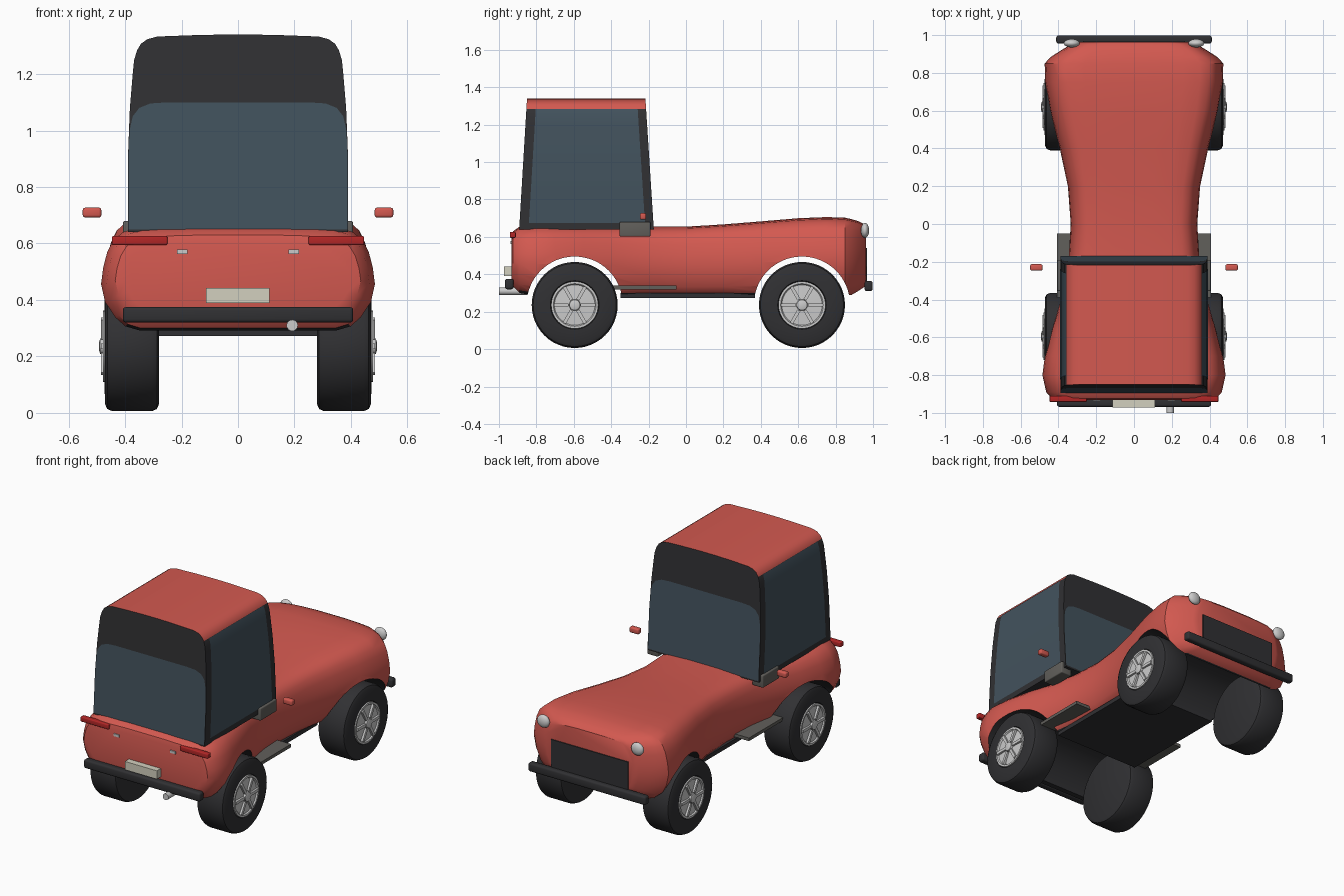
import bpy, bmesh, math
from mathutils import Matrix, Vector

if "Cube" in bpy.data.objects:
    bpy.data.objects.remove(bpy.data.objects["Cube"])


def mat(name, r, g, b):
    m = bpy.data.materials.new(name)
    m.diffuse_color = (r, g, b, 1)
    m.use_nodes = True
    m.node_tree.nodes["Principled BSDF"].inputs["Base Color"].default_value = m.diffuse_color
    return m


RED = mat("red paint", 0.65, 0.1, 0.08)
DARK = mat("dark trim", 0.03, 0.03, 0.033)
GLASS = mat("glass", 0.055, 0.085, 0.11)
SILVER = mat("silver", 0.6, 0.6, 0.62)
LAMP = mat("lamp red", 0.45, 0.02, 0.02)
CREAM = mat("cream", 0.65, 0.63, 0.52)
GREY = mat("warm grey", 0.12, 0.115, 0.105)
WHITE = mat("lamp white", 0.8, 0.8, 0.78)


def finish(name, bm, *mats, angle=35):
    bmesh.ops.recalc_face_normals(bm, faces=bm.faces)
    me = bpy.data.meshes.new(name)
    bm.to_mesh(me)
    bm.free()
    for m in mats:
        me.materials.append(m)
    ob = bpy.data.objects.new(name, me)
    bpy.context.collection.objects.link(ob)
    smooth(ob, angle)
    return ob


def smooth(ob, angle=35):
    bpy.ops.object.select_all(action='DESELECT')
    ob.select_set(True)
    bpy.context.view_layer.objects.active = ob
    bpy.ops.object.shade_smooth_by_angle(angle=math.radians(angle))


def box(name, x, y, z, m, bevel=0.0):
    """Box from (min, max) ranges."""
    bm = bmesh.new()
    bmesh.ops.create_cube(bm, size=1)
    for v in bm.verts:
        v.co = [(r[0] + r[1]) / 2 + c * (r[1] - r[0]) for r, c in zip((x, y, z), v.co)]
    if bevel:
        bmesh.ops.bevel(bm, geom=bm.edges[:], offset=bevel, segments=3, profile=0.5, affect='EDGES')
    return finish(name, bm, m)


def sides(name, x, y, z, m, bevel=0.0):
    for s, tag in ((1, "right"), (-1, "left")):
        box(f"{name}_{tag}", sorted((s * x[0], s * x[1])), y, z, m, bevel)


def loft(bm, rings):
    rows = [[bm.verts.new(p) for p in r] for r in rings]
    n = len(rows[0])
    for a, b in zip(rows, rows[1:]):
        for i in range(n):
            bm.faces.new((a[i], a[(i + 1) % n], b[(i + 1) % n], b[i]))
    bm.faces.new(rows[0])
    bm.faces.new(rows[-1][::-1])


# Body: (y, half width, bottom, top) stations with one shared section
stations = [(-.932, .40, .36, .60), (-.925, .435, .335, .63), (-.89, .465, .30, .655), (-.8, .485, .285, .665),
            (-.7, .472, .285, .665), (-.55, .435, .285, .662), (-.4, .385, .285, .658), (-.2, .347, .285, .655),
            (0, .335, .285, .655), (.2, .35, .285, .667), (.4, .393, .285, .683), (.6, .445, .285, .7),
            (.75, .47, .285, .706), (.85, .473, .285, .703), (.885, .44, .29, .695), (.92, .385, .31, .685),
            (.95, .335, .33, .67), (.963, .305, .345, .655)]
section = [(.74, 0), (.84, .04), (.91, .13), (.97, .28), (1, .45), (.985, .6), (.955, .75),
           (.91, .86), (.84, .935), (.74, .975), (.55, .99), (.3, 1)]
half = section + [(-x, z) for x, z in reversed(section)]
bm = bmesh.new()
loft(bm, [[(x * w, y, b + z * (t - b)) for x, z in half] for y, w, b, t in stations])
body = finish("body", bm, RED, DARK)
for f in body.data.polygons:
    if f.normal.z < -0.9:
        f.material_index = 1

# Wheel arches cut through the body
WHEEL_Y = (-.595, .62)
for y in WHEEL_Y:
    bm = bmesh.new()
    bmesh.ops.create_cone(bm, cap_ends=True, segments=64, radius1=.257, radius2=.257, depth=1.2,
                          matrix=Matrix.Translation((0, y, .238)) @ Matrix.Rotation(math.pi / 2, 4, 'Y'))
    for f in bm.faces:
        f.material_index = 1
    cutter = finish("arch_cutter", bm, RED, DARK)
    cutter.hide_render = True
    mod = body.modifiers.new("arch", 'BOOLEAN')
    mod.operation, mod.object, mod.solver = 'DIFFERENCE', cutter, 'EXACT'
    bpy.context.view_layer.objects.active = body
    bpy.ops.object.modifier_apply(modifier=mod.name)
    bpy.data.objects.remove(cutter)
smooth(body)
box("underbody", (-.3, .3), (-.35, .37), (.273, .3), DARK)

# Cab: rounded front outline, tapered along its length towards the roof
Z0, Z1 = .64, 1.34


def rear(z):
    return -.892 + .042 * (z - Z0) / (Z1 - Z0)


def fore(z):
    return -.172 - .045 * (z - Z0) / (Z1 - Z0)


outline = [(.39, Z0), (.39, .9), (.383, 1.08), (.373, 1.2), (.368, 1.25), (.357, 1.285), (.343, 1.308),
           (.32, 1.324), (.285, 1.333), (.15, 1.338), (.05, 1.34)]
arch = outline + [(-x, z) for x, z in reversed(outline)]
bm = bmesh.new()
loft(bm, [[(x, f(z), z) for x, z in arch] for f in (rear, fore)])
cab = finish("cab", bm, DARK, RED)
for f in cab.data.polygons:
    if f.normal.z > .5:
        f.material_index = 1

# Side windows
low = [(x, z) for x, z in outline if z < 1.3]
low[0] = (.39, .675)
for s, tag in ((1, "right"), (-1, "left")):
    bm = bmesh.new()
    a, b = [[bm.verts.new((s * (x + .003), f(z) + o, z)) for x, z in low]
            for f, o in ((rear, .05), (fore, -.045))]
    for i in range(len(low) - 1):
        bm.faces.new((a[i], a[i + 1], b[i + 1], b[i]))
    finish(f"side_window_{tag}", bm, GLASS)

# End windows with rounded upper corners
pane = [(.388, .65), (.388, .9), (.384, 1.0), (.373, 1.05), (.35, 1.08), (.31, 1.096), (.25, 1.1)]
pane += [(-x, z) for x, z in reversed(pane)]
for name, f, o in (("rear_window", rear, -.003), ("windshield", fore, .003)):
    bm = bmesh.new()
    bm.faces.new([bm.verts.new((x, f(z) + o, z)) for x, z in pane])
    finish(name, bm, GLASS)

# Wheels: lathed tyre, rim disc, hub cap and spokes
tyre = [(.28, 0), (.28, .205), (.287, .222), (.305, .23), (.445, .23), (.463, .222), (.471, .205),
        (.473, .13), (.463, .125), (.463, 0)]
rim = [(.464, .126), (.478, .126), (.478, .114), (.47, .108), (.474, .03), (.488, .028), (.492, .015), (.492, 0)]


def lathe(name, profile, s, y, m):
    bm = bmesh.new()
    vs = [bm.verts.new((s * x, 0, r)) for x, r in profile]
    es = [bm.edges.new(p) for p in zip(vs, vs[1:])]
    bmesh.ops.spin(bm, geom=vs + es, axis=(1, 0, 0), cent=(0, 0, 0), steps=48, angle=2 * math.pi)
    bmesh.ops.remove_doubles(bm, verts=bm.verts, dist=1e-4)
    bmesh.ops.translate(bm, verts=bm.verts, vec=(0, y, .236))
    finish(name, bm, m)


for y, end in zip(WHEEL_Y, ("rear", "fore")):
    for s, side in ((1, "right"), (-1, "left")):
        lathe(f"tyre_{end}_{side}", tyre, s, y, DARK)
        lathe(f"rim_{end}_{side}", rim, s, y, SILVER)
        bm = bmesh.new()
        for k in range(6):
            turn = Matrix.Rotation(k * math.pi / 3, 4, 'X')
            bmesh.ops.create_cube(bm, size=1, matrix=Matrix.Translation((s * .475, y, .236)) @ turn
                                  @ Matrix.Translation((0, .072, 0)) @ Matrix.Diagonal((.02, .08, .018, 1)))
        finish(f"spokes_{end}_{side}", bm, SILVER)

# Bumpers, grille and plate
box("fore_bumper", (-.412, .412), (.955, .998), (.31, .365), DARK, .012)
box("rear_bumper", (-.408, .408), (-.968, -.922), (.32, .375), DARK, .012)
box("grille", (-.27, .27), (.94, .969), (.35, .54), DARK)
box("plate", (-.113, .111), (-.972, -.925), (.39, .443), CREAM)

# Lamps
sides("tail_lamp", (.25, .447), (-.942, -.91), (.595, .626), LAMP, .005)
sides("reflector", (.178, .216), (-.938, -.91), (.563, .579), SILVER)
for s, tag in ((1, "right"), (-1, "left")):
    bm = bmesh.new()
    bmesh.ops.create_uvsphere(bm, u_segments=24, v_segments=16, radius=1,
                              matrix=Matrix.Translation((s * .33, .957, .635)) @ Matrix.Diagonal((.042, .022, .04, 1)))
    finish(f"headlamp_{tag}", bm, WHITE)

# Mirrors, side boxes, running boards
sides("mirror", (.484, .55), (-.247, -.213), (.692, .727), RED, .009)
sides("side_box", (.33, .407), (-.355, -.19), (.602, .68), GREY, .006)
sides("running_board", (.3, .407), (-.42, -.05), (.32, .34), GREY)

# Exhaust pipe
bm = bmesh.new()
bmesh.ops.create_cone(bm, cap_ends=True, segments=24, radius1=.02, radius2=.02, depth=.15,
                      matrix=Matrix.Translation((.192, -.925, .31)) @ Matrix.Rotation(math.pi / 2, 4, 'X'))
finish("exhaust", bm, SILVER)
